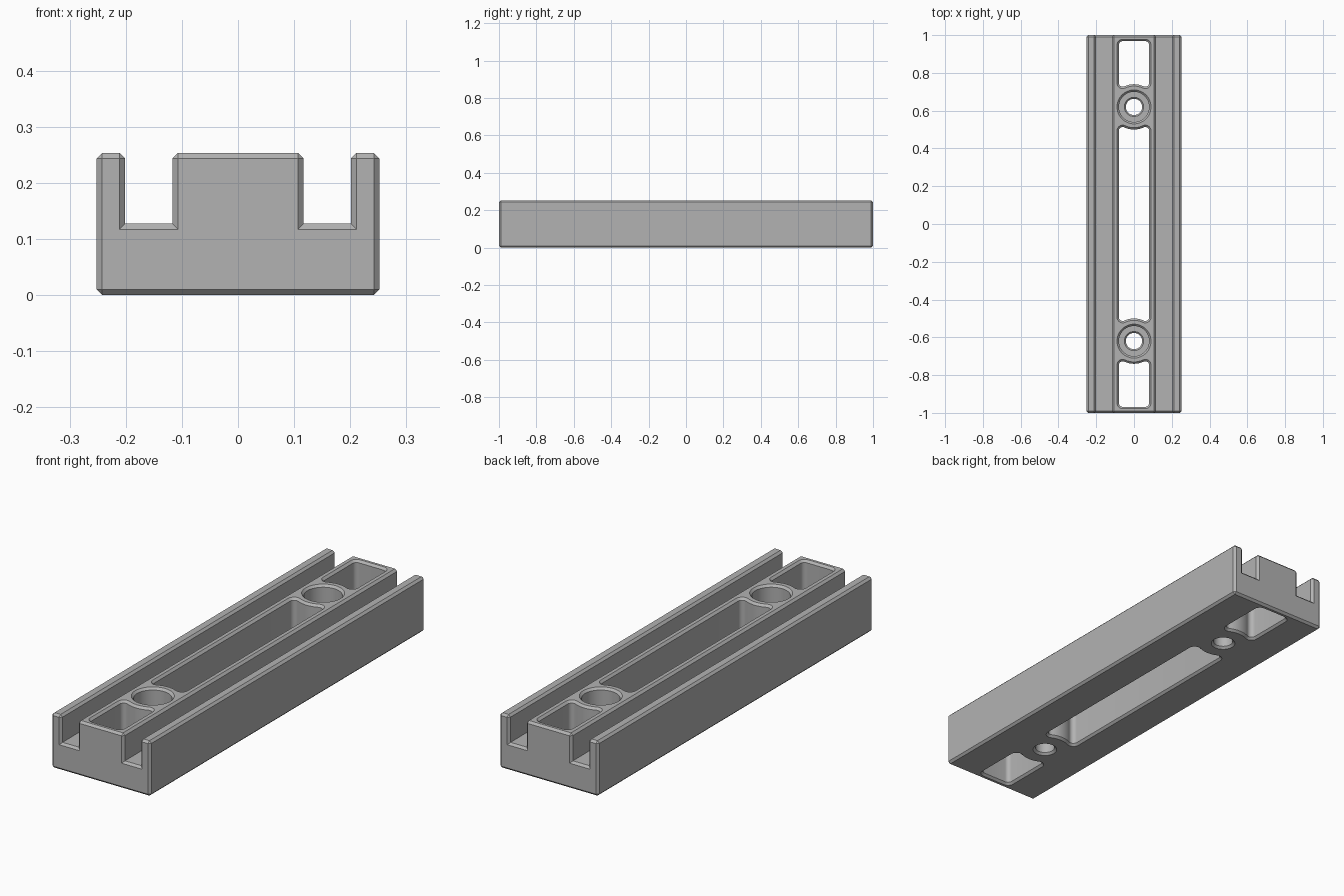
import bpy
import bmesh
from math import sin, cos, pi, atan2, sqrt

if "Cube" in bpy.data.objects:
    bpy.data.objects.remove(bpy.data.objects["Cube"], do_unlink=True)

HALF_W, HEIGHT, CHAMFER = 0.252, 0.253, 0.01
FLOOR = 0.127                 # floor of the side channels and counterbores
HOLE_Y, CLEAR = 0.62, 0.12    # screw centres, pocket clearance radius around them
POCKET_W, POCKET_END, FILLET = 0.08, 0.968, 0.02

grey = bpy.data.materials.new("grey metal")
grey.use_nodes = True
colour = (0.45, 0.45, 0.45, 1)
grey.diffuse_color = colour
grey.node_tree.nodes["Principled BSDF"].inputs["Base Color"].default_value = colour


def make_object(name, bm):
    bmesh.ops.recalc_face_normals(bm, faces=bm.faces)
    mesh = bpy.data.meshes.new(name)
    bm.to_mesh(mesh)
    bm.free()
    mesh.materials.append(grey)
    obj = bpy.data.objects.new(name, mesh)
    bpy.context.collection.objects.link(obj)
    return obj


def loft(bm, rings):
    """Join equal-length rings of points into a closed solid."""
    rows = [[bm.verts.new(p) for p in ring] for ring in rings]
    n = len(rows[0])
    for a, b in zip(rows, rows[1:]):
        for i in range(n):
            j = (i + 1) % n
            bm.faces.new((a[i], a[j], b[j], b[i]))
    bm.faces.new(rows[0][::-1])
    bm.faces.new(rows[-1])


def arc(cx, cy, r, start, end, steps=8):
    return [(cx + r * cos(start + (end - start) * i / steps),
             cy + r * sin(start + (end - start) * i / steps)) for i in range(steps + 1)]


def scooped_end(grow, side):
    """Right-to-left pocket end wrapping a screw hole; side=1 lies above the pocket."""
    cx = POCKET_W - FILLET
    dy = sqrt((CLEAR + FILLET) ** 2 - cx ** 2)
    tilt = atan2(dy, cx)
    r = FILLET + grow
    right = arc(cx, -dy, r, 0, pi - tilt)
    scoop = arc(0, 0, CLEAR - grow, -tilt, tilt - pi, 16)[1:-1]
    left = [(-x, y) for x, y in reversed(right)]
    return [(x, side * (HOLE_Y + y)) for x, y in right + scoop + left]


def slot_outline(grow):
    top = scooped_end(grow, 1)
    return top + [(-x, -y) for x, y in top]


def end_pocket_outline(grow):
    cx, cy, r = POCKET_W - FILLET, POCKET_END - FILLET, FILLET + grow
    outer = arc(cx, cy, r, 0, pi / 2) + arc(-cx, cy, r, pi / 2, pi)
    inner = [(-x, 2 * HOLE_Y - y) for x, y in scooped_end(grow, 1)]
    return outer + inner


def cut_through(bm, outline, turn=1):
    """Through cutter flared at both faces for the chamfered rims."""
    over = 0.01
    levels = [(CHAMFER + over, -over), (0, CHAMFER),
              (0, HEIGHT - CHAMFER), (CHAMFER + over, HEIGHT + over)]
    loft(bm, [[(turn * x, turn * y, z) for x, y in outline(g)] for g, z in levels])


# Body: channelled section extruded lengthwise, all outside edges chamfered
half = [(HALF_W, 0), (HALF_W, HEIGHT), (0.201, HEIGHT),
        (0.201, FLOOR), (0.117, FLOOR), (0.117, HEIGHT)]
section = half + [(-x, z) for x, z in reversed(half)]
bm = bmesh.new()
loft(bm, [[(x, y, z) for x, z in section] for y in (-1, 1)])
bmesh.ops.recalc_face_normals(bm, faces=bm.faces)
convex = [e for e in bm.edges if e.is_convex and e.calc_face_angle(0) > 0.5]
bmesh.ops.bevel(bm, geom=convex, offset=CHAMFER, segments=1,
                affect='EDGES', clamp_overlap=False)
body = make_object("channelled_rail", bm)

# Cutters: central slot, two end pockets, two counterbored screw holes
bm = bmesh.new()
cut_through(bm, slot_outline)
bore = [(0.063, -0.01), (0.043, 0.01), (0.043, FLOOR - 0.008), (0.051, FLOOR),
        (0.08, FLOOR), (0.08, HEIGHT - CHAMFER), (0.1, HEIGHT + CHAMFER)]
for side in (1, -1):
    cut_through(bm, end_pocket_outline, side)
    loft(bm, [[(x, y, z) for x, y in arc(0, side * HOLE_Y, r, 0, 2 * pi, 48)[:-1]]
              for r, z in bore])
cutter = make_object("pocket_cutter", bm)
cutter.hide_render = True

# Cut the openings and remove the helper
cut = body.modifiers.new("openings", 'BOOLEAN')
cut.operation, cut.solver, cut.object = 'DIFFERENCE', 'EXACT', cutter
bpy.ops.object.select_all(action='DESELECT')
bpy.context.view_layer.objects.active = body
body.select_set(True)
bpy.ops.object.modifier_apply(modifier=cut.name)
bpy.data.objects.remove(cutter, do_unlink=True)
bpy.ops.object.shade_smooth_by_angle(angle=pi / 6)
